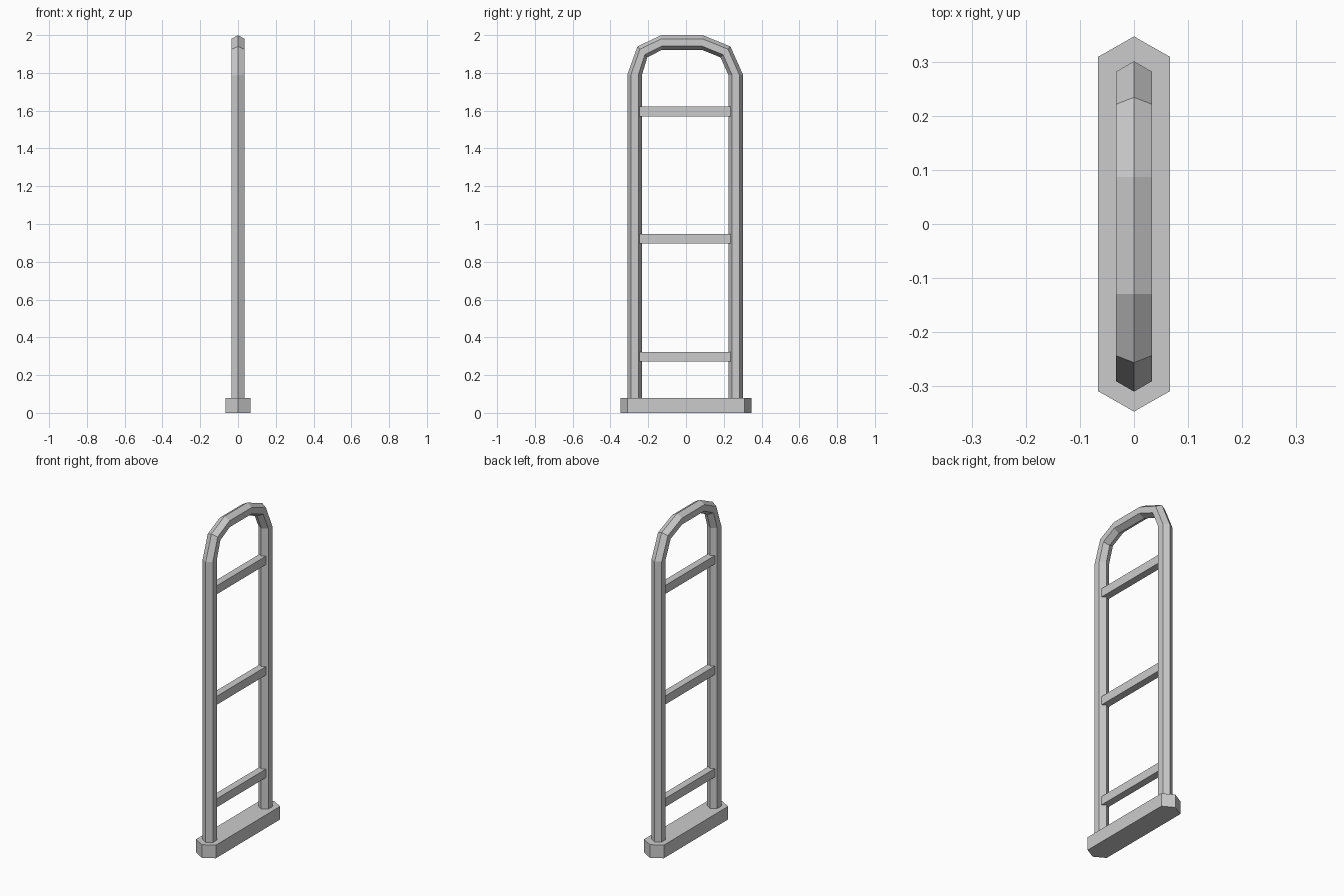
import bpy
import bmesh
from math import cos, sin, pi, radians
from mathutils import Vector

cube = bpy.data.objects.get("Cube")
if cube:
    bpy.data.objects.remove(cube, do_unlink=True)

grey = bpy.data.materials.new("light_grey")
grey.use_nodes = True
grey.diffuse_color = (0.6, 0.6, 0.6, 1)
grey.node_tree.nodes["Principled BSDF"].inputs["Base Color"].default_value = (0.6, 0.6, 0.6, 1)


def loft(name, rings):
    """Skin a list of matching cross-sections and cap both ends."""
    bm = bmesh.new()
    loops = [[bm.verts.new(p) for p in ring] for ring in rings]
    for a, b in zip(loops, loops[1:]):
        for i in range(len(a)):
            j = (i + 1) % len(a)
            bm.faces.new((a[i], a[j], b[j], b[i]))
    bm.faces.new(loops[0])
    bm.faces.new(loops[-1])
    bmesh.ops.recalc_face_normals(bm, faces=bm.faces)
    mesh = bpy.data.meshes.new(name)
    bm.to_mesh(mesh)
    bm.free()
    mesh.materials.append(grey)
    obj = bpy.data.objects.new(name, mesh)
    bpy.context.collection.objects.link(obj)


def hex_ring(y, z, angle, radius=0.039):
    """Hexagon whose ridge points along the given angle in the YZ plane."""
    out = Vector((0, cos(radians(angle)), sin(radians(angle))))
    return [Vector((0, y, z)) + radius * (cos(k * pi / 3) * out + sin(k * pi / 3) * Vector((1, 0, 0)))
            for k in range(6)]


# Bent hexagonal tube: y, z and outward angle at each bend
path = [(-0.272, 0.04, 180), (-0.272, 1.79, 180), (-0.231, 1.911, 132), (-0.129, 1.961, 92),
        (0.086, 1.961, 88), (0.209, 1.911, 48), (0.263, 1.79, 0), (0.263, 0.04, 0)]
loft("hoop_frame", [hex_ring(*p) for p in path])

# Long six-sided base plate
outline = [(0, -0.348), (0.067, -0.31), (0.067, 0.31), (0, 0.348), (-0.067, 0.31), (-0.067, -0.31)]
loft("base_plate", [[(x, y, z) for x, y in outline] for z in (0, 0.08)])

# Square rungs between the legs
w, h = 0.022, 0.026
for label, z in (("lower", 0.297), ("middle", 0.922), ("upper", 1.596)):
    section = [(-w, z - h), (w, z - h), (w, z + h), (-w, z + h)]
    loft(label + "_rung", [[(x, y, zz) for x, zz in section] for y in (-0.26, 0.25)])
